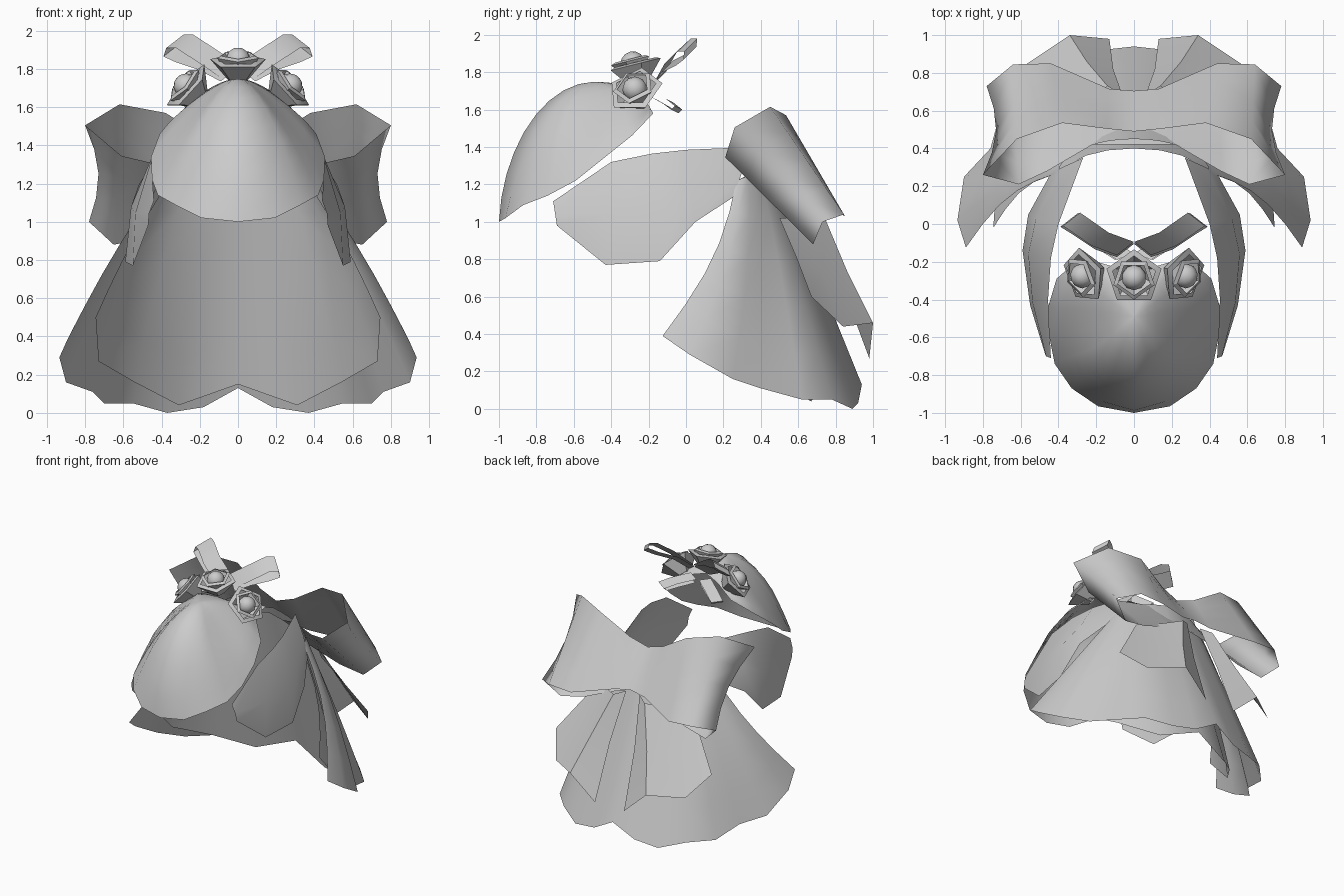
import bpy, math
from mathutils import Vector

if "Cube" in bpy.data.objects:
    bpy.data.objects.remove(bpy.data.objects["Cube"])

grey = bpy.data.materials.new("cloth_grey")
grey.diffuse_color = (0.6, 0.6, 0.6, 1)
grey.use_nodes = True
grey.node_tree.nodes["Principled BSDF"].inputs["Base Color"].default_value = grey.diffuse_color


def finish(ob, mirror, angle):
    ob.data.materials.append(grey)
    bpy.ops.object.select_all(action='DESELECT')
    ob.select_set(True)
    bpy.context.view_layer.objects.active = ob
    if angle:
        bpy.ops.object.shade_smooth_by_angle(angle=math.radians(angle))
    if mirror:
        m = ob.modifiers.new("mirror", 'MIRROR')
        m.use_clip = True
        m.merge_threshold = 0.002
    return ob


def sheet(name, rows, mirror=True, closed=False, angle=50):
    """Skin a grid of points; closed joins the last column to the first."""
    n = len(rows[0])
    verts = [tuple(p) for r in rows for p in r]
    faces = []
    for i in range(len(rows) - 1):
        for j in range(n if closed else n - 1):
            k = (j + 1) % n
            faces.append((i * n + j, i * n + k, (i + 1) * n + k, (i + 1) * n + j))
    me = bpy.data.meshes.new(name)
    me.from_pydata(verts, [], faces)
    ob = bpy.data.objects.new(name, me)
    bpy.context.collection.objects.link(ob)
    return finish(ob, mirror, angle)


def lerp(a, b, t):
    return Vector(a).lerp(Vector(b), t)


# Bonnet: open tilted rim drawn up to a narrow rounded crown, notched at the back
rim = [(0, -1, 1.0), (.19, -.965, 1.02), (.33, -.87, 1.09), (.42, -.74, 1.14),
       (.45, -.59, 1.22), (.455, -.44, 1.34), (.41, -.29, 1.46), (.28, -.175, 1.58),
       (.13, -.22, 1.66), (0, -.26, 1.69)]
rows = []
for i in range(10):
    a = min(i / 9, .985) * math.pi / 2
    row = []
    for x, y, z in rim:
        c, s = math.cos(a), math.sin(a)
        pull = (.03 + .24 * abs(x) / .45) * math.sin(2 * a)      # flatter flanks
        row.append((x * (c - pull), -.49 + (y + .49) * (c - min(pull, .1)), z + (1.748 - z) * s))
    rows.append(row)
rows.append([(0, -.49, 1.748)] * len(rim))
sheet("bonnet", rows, angle=80)

# Side panels hanging beside the bonnet
top = [(.27, .35, 1.4), (.4, 0, 1.385), (.44, -.18, 1.365), (.455, -.4, 1.32), (.44, -.71, 1.11)]
low = [(.45, .25, 1.13), (.56, .05, 1.0), (.59, -.14, .79), (.55, -.43, .77), (.47, -.69, .98)]
mid = [lerp(a, b, .5) + Vector((d, 0, 0)) for a, b, d in zip(top, low, (.02, .04, .045, .035, .01))]
sheet("side_panel", [top, mid, low])


# Skirt layers, open at the front, with scalloped hems
def skirt(name, hem, wx, wy, wz, drop):
    n = len(hem) - 1
    rows = []
    for t in (0, .2, .4, .6, .8, 1):
        row = []
        for j, h in enumerate(hem):
            a = j / n * math.pi / 2
            w = (wx * math.sin(a), .27 + wy * math.cos(a), wz - drop * j / n)
            p = lerp(w, h, t)
            p.x += .02 * math.sin(math.pi * t) * j / n
            p.y += .07 * math.sin(math.pi * t) * (j / n) ** 3
            row.append(p)
        rows.append(row)
    sheet(name, rows, angle=70)


skirt("outer_skirt", [(0, .94, .13), (.18, .92, .03), (.37, .89, 0), (.55, .78, .05), (.7, .62, .05),
                      (.76, .4, .11), (.9, .25, .16), (.935, .02, .29), (.89, -.125, .39)],
      .4, .18, 1.34, .12)
skirt("inner_skirt", [(0, .74, .15), (.31, .67, .04), (.54, .45, .16), (.73, .2, .27),
                      (.745, -.02, .5)], .36, .13, 1.32, .1)

# Bow: one ribbon loop per side, pinched in the middle
up = [(0, .42, 1.27), (.22, .42, 1.29), (.46, .28, 1.31), (.61, .21, 1.345), (.8, .26, 1.505),
      (.62, .45, 1.615), (.38, .535, 1.57), (.15, .505, 1.43), (0, .49, 1.38)]
dn = [(0, .6, 1.08), (.2, .63, 1.02), (.45, .66, .92), (.65, .68, .88), (.78, .73, 1.0),
      (.64, .845, 1.04), (.44, .85, 1.03), (.13, .715, 1.09), (0, .705, 1.11)]
rows = []
for t in (0, .25, .5, .75, 1):
    row = [lerp(a, b, t) for a, b in zip(up, dn)]
    row[4].x -= .06 * math.sin(math.pi * t)
    rows.append(row)
sheet("bow", rows, angle=150)

# Bow tails: broad pleated flaps behind the skirt
sheet("bow_tail", [[(.06, .68, 1.08), (.14, .73, 1.05), (.28, .62, 1.02), (.4, .5, 1.02)],
                   [(.11, .82, .7), (.25, .86, .74), (.43, .73, .73), (.55, .59, .81)],
                   [(.13, .98, .27), (.34, 1.0, .46), (.58, .84, .44), (.7, .67, .6)]])


# Small ribbon loops behind the flowers
def ribbon(name, path, w):
    w = Vector(w)
    sheet(name, [[Vector(p) - w, Vector(p) + w] for p in path], angle=40)


ribbon("upper_ribbon", [(.046, -.13, 1.79), (.18, -.08, 1.88), (.28, -.01, 1.945), (.33, .025, 1.945),
                        (.345, .02, 1.9), (.28, -.02, 1.87), (.16, -.1, 1.83), (.046, -.14, 1.77)],
       (.045, -.035, -.035))
ribbon("lower_ribbon", [(.05, -.17, 1.69), (.17, -.09, 1.65), (.25, -.04, 1.61), (.24, -.06, 1.59),
                        (.17, -.1, 1.62), (.06, -.17, 1.66)], (.04, -.02, .01))


# Flowers: nested five-sided cups around a round bud
def flower(name, centre, axis, mirror, spin):
    q = Vector(axis).normalized().to_track_quat('Z', 'Y')
    c = Vector(centre)
    for part, r0, r1, z0, z1, turn in (("outer_petals", .05, .153, -.1, .01, spin),
                                       ("inner_petals", .04, .115, -.07, .035, spin + .63)):
        rows = []
        for r, z in ((r0, z0), (r1, z1), (r1 * .78, z1 + .01)):
            rows.append([c + q @ Vector((r * math.cos(turn + k * math.tau / 5),
                                         r * math.sin(turn + k * math.tau / 5), z)) for k in range(5)])
        sheet(name + "_" + part, rows, mirror, True, 25)
    bpy.ops.mesh.primitive_uv_sphere_add(segments=10, ring_count=7, radius=.067,
                                         location=(0, 0, 0))
    bud = bpy.context.object
    bud.name = name + "_bud"
    for v in bud.data.vertices:
        v.co = c + q @ (v.co + Vector((0, 0, .015)))
    finish(bud, mirror, 60)


flower("middle_flower", (0, -.28, 1.83), (0, -.25, 1), False, math.pi / 2)
flower("side_flower", (.26, -.27, 1.7), (.68, -.25, .6), True, .3)
